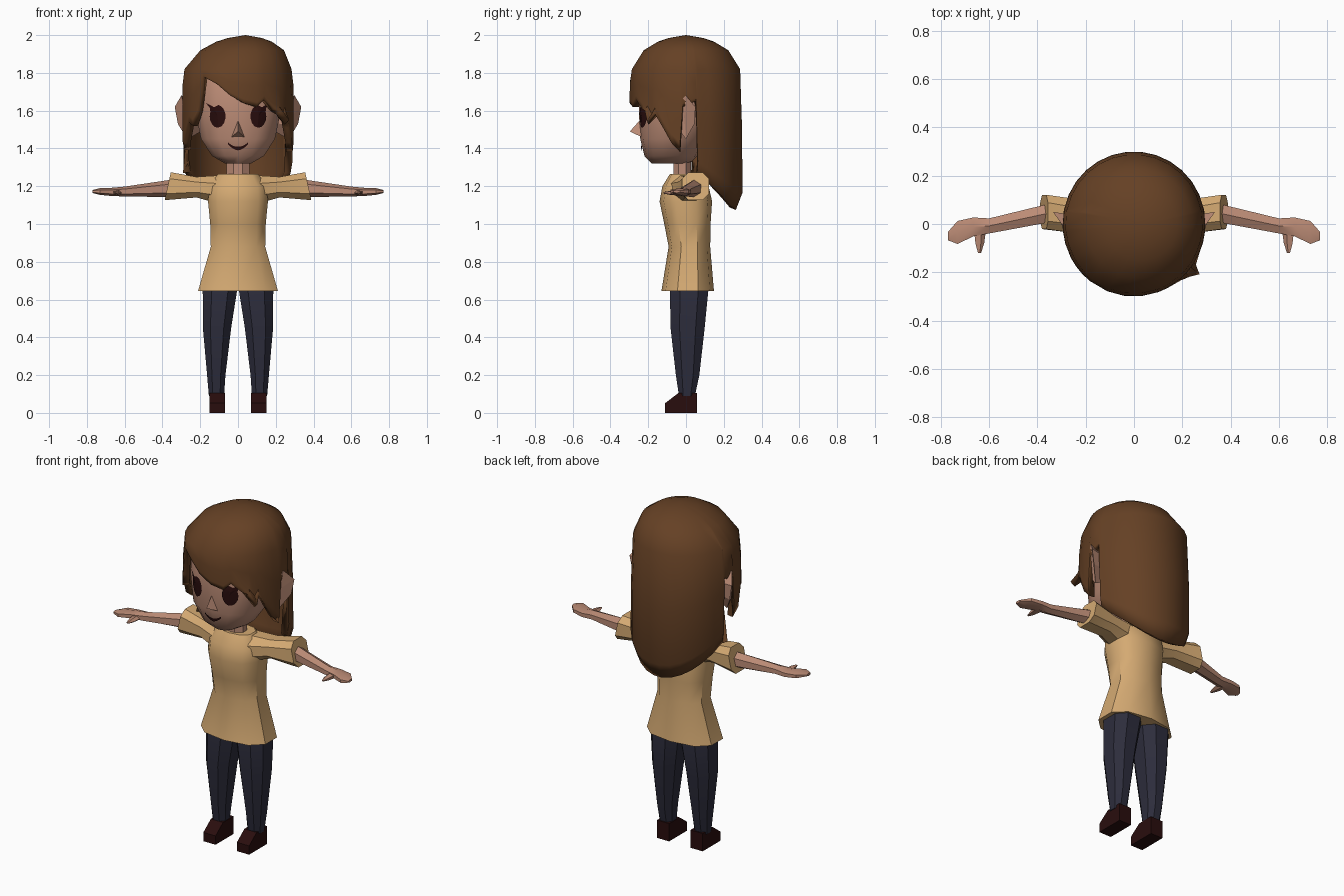
import bpy, bmesh, math
from mathutils import Vector
from mathutils.bvhtree import BVHTree

if "Cube" in bpy.data.objects:
    bpy.data.objects.remove(bpy.data.objects["Cube"])


def material(name, rgb):
    m = bpy.data.materials.new(name)
    m.diffuse_color = (*rgb, 1)
    m.use_nodes = True
    m.node_tree.nodes["Principled BSDF"].inputs["Base Color"].default_value = m.diffuse_color
    return m


SKIN = material("skin", (0.50, 0.26, 0.18))
HAIR = material("brown_hair", (0.13, 0.052, 0.018))
SHIRT = material("tan_shirt", (0.66, 0.40, 0.17))
PANTS = material("navy_trousers", (0.026, 0.026, 0.045))
DARK = material("dark_maroon", (0.022, 0.004, 0.004))


def make(name, verts, faces, mat, angle=35, fix=True):
    me = bpy.data.meshes.new(name)
    me.from_pydata([tuple(v) for v in verts], [], faces)
    if fix:
        bm = bmesh.new()
        bm.from_mesh(me)
        bmesh.ops.recalc_face_normals(bm, faces=bm.faces)
        bm.to_mesh(me)
        bm.free()
    me.materials.append(mat)
    ob = bpy.data.objects.new(name, me)
    bpy.context.collection.objects.link(ob)
    bpy.ops.object.select_all(action='DESELECT')
    ob.select_set(True)
    bpy.context.view_layer.objects.active = ob
    if angle:
        bpy.ops.object.shade_smooth_by_angle(angle=math.radians(angle))
    return ob


def loft(name, rings, mat, angle=35):
    """Skin a list of equal-length rings and cap both ends."""
    n = len(rings[0])
    verts = [v for r in rings for v in r]
    faces = [(k * n + i, k * n + (i + 1) % n, (k + 1) * n + (i + 1) % n, (k + 1) * n + i)
             for k in range(len(rings) - 1) for i in range(n)]
    faces += [tuple(range(n)), tuple(range(len(verts) - n, len(verts)))]
    return make(name, verts, faces, mat, angle)


def oval(n, a, b, power=1.0, turn=0.5):
    """Rounded outline; a power below 1 makes it boxier."""
    pts = []
    for i in range(n):
        t = 2 * math.pi * (i + turn) / n
        c, s = math.cos(t), math.sin(t)
        pts.append((a * math.copysign(abs(c) ** power, c), b * math.copysign(abs(s) ** power, s)))
    return pts


def level(z, cx, rx, y0, y1, n, power=1.0):
    return [(cx + u, (y0 + y1) / 2 + v, z) for u, v in oval(n, rx, (y1 - y0) / 2, power)]


def across(s, x, cy, cz, hy, hz, n, tilt=0.0, power=1.0):
    return [(s * (x - tilt * v), cy + u, cz + v) for u, v in oval(n, hy, hz, power)]


# Head and neck
head = loft("head", [level(z, 0, rx, y0, y1, 14, 0.85) for z, rx, y0, y1 in (
    (1.32, .07, -.18, .02), (1.36, .14, -.22, .06), (1.45, .20, -.242, .10),
    (1.60, .232, -.25, .20), (1.75, .235, -.24, .23), (1.86, .19, -.19, .19))], SKIN, 40)
loft("neck", [level(z, 0, .065, -.07, .03, 8) for z in (1.2, 1.38)], SKIN)

# Nose
make("nose", [(0, -.235, 1.56), (-.035, -.235, 1.46), (.035, -.235, 1.46), (0, -.297, 1.49)],
     [(0, 1, 3), (1, 2, 3), (2, 0, 3), (0, 2, 1)], SKIN, 0)

# Painted face details, laid onto the front of the head
hm = head.data
tree = BVHTree.FromPolygons([v.co for v in hm.vertices], [tuple(p.vertices) for p in hm.polygons])


def on_face(x, z):
    hit = tree.ray_cast(Vector((x, -1, z)), Vector((0, 1, 0)))[0]
    return (x, (hit.y if hit else -.2) - .007, z)


for s, side in ((1, "right"), (-1, "left")):
    edge = [(.042 * math.cos(math.radians(a)), .06 * math.sin(math.radians(a))) for a in range(0, 360, 24)]
    edge[2:4] = [(.042, .047), (.064, .072)][::1]      # lash flick at the outer corner
    edge.insert(4, (.018, .048))
    verts, n = [on_face(s * .108, 1.57)], len(edge)
    for k in (.5, 1):
        verts += [on_face(s * (.108 + k * u), 1.57 + k * v) for u, v in edge]
    faces = []
    for i in range(n):
        j = (i + 1) % n
        tri, quad = (0, 1 + i, 1 + j), (1 + i, 1 + n + i, 1 + n + j, 1 + j)
        faces += [tri, quad] if s > 0 else [tri[::-1], quad[::-1]]
    make(side + "_eye", verts, faces, DARK, 0, fix=False)

verts = []
for i in range(9):
    u = i / 4 - 1
    z = 1.40 + .026 * u * u
    w = .010 * (1 - .5 * abs(u))
    verts += [on_face(.052 * u, z - w), on_face(.052 * u, z + w)]
make("mouth", verts, [(2 * i, 2 * i + 2, 2 * i + 3, 2 * i + 1) for i in range(8)], DARK, 0, fix=False)

# Ears: rim flares outward around a sunken centre
for s, side in ((1, "right"), (-1, "left")):
    rim = [(.30, 0, 1.68), (.335, .05, 1.62), (.318, .045, 1.53), (.27, 0, 1.45),
           (.27, -.055, 1.52), (.28, -.065, 1.62)]
    root = [(.2, y * .6, 1.57 + (z - 1.57) * .7) for x, y, z in rim]
    verts = [(s * x, y, z) for x, y, z in root + rim + [(.28, -.01, 1.57)]]
    faces = [(i, (i + 1) % 6, 6 + (i + 1) % 6, 6 + i) for i in range(6)]
    faces += [(6 + i, 6 + (i + 1) % 6, 12) for i in range(6)] + [tuple(range(6))]
    make(side + "_ear", verts, faces, SKIN, 0)

# Hair: a rounded cap whose lower edge follows fringe, side locks, ear gaps and long back
hem = [(-84, 1.39, .29), (-74, 1.43, .30), (-62, 1.54, .30), (-54, 1.52, .30), (-46, 1.60, .30),
       (-38, 1.78, .30), (-22, 1.74, .30), (-8, 1.68, .30), (6, 1.64, .30), (20, 1.62, .30),
       (28, 1.66, .30), (40, 1.61, .305), (47, 1.60, .32), (53, 1.55, .345), (57, 1.59, .31),
       (66, 1.51, .30), (75, 1.43, .30), (84, 1.38, .295), (87, 1.62, .295), (100, 1.65, .295)]
for a in range(102, 260, 12):
    y = -.3 * math.cos(math.radians(a))
    hem.append((a, 1.27 - .82 * (y - .06), .295 - .03 * max(0, y / .3)))
hem += [(258, 1.27, .295), (260, 1.65, .295), (273, 1.62, .295)]
cap = [(1.985, .09), (1.965, .15), (1.92, .225), (1.82, .288)]
verts = [(.04, 0, 2.0)]
for a, low, r in hem:
    dx, dy = math.sin(math.radians(a)), -math.cos(math.radians(a))
    rows = [(z, q, .04 * (z - 1.82) / .18) for z, q in cap]
    rows += [(1.82 + (low - 1.82) * t, q, 0) for t, q in ((.45, .299), (.88, .3), (1, r))]
    verts += [(o + q * dx * .985, q * dy, z) for z, q, o in rows]
R, C = 7, len(hem)
faces = []
for i in range(C):
    a, b = 1 + i * R, 1 + (i + 1) % C * R
    faces.append((0, a, b))
    faces += [(a + k, a + k + 1, b + k + 1, b + k) for k in range(R - 1)]
hair = make("hair", verts, faces, HAIR, 40, fix=False)
mod = hair.modifiers.new("thickness", 'SOLIDIFY')
mod.thickness, mod.offset = .035, -1

# Shirt body
loft("shirt", [level(z, 0, rx, y0, y1, 10, .8) for z, rx, y0, y1 in (
    (.645, .22, -.13, .148), (.88, .15, -.092, .128), (1.0, .153, -.115, .13), (1.12, .165, -.14, .138),
    (1.2, .16, -.125, .12), (1.265, .11, -.085, .06))], SHIRT, 40)

for s, side in ((1, "right"), (-1, "left")):
    # Sleeve, widening to the cuff
    loft(side + "_sleeve", [across(s, .08, 0, 1.18, .10, .085, 8),
                            across(s, .22, .03, 1.195, .075, .058, 8, 0, .8),
                            across(s, .372, .05, 1.2, .075, .078, 8, .22, .7)], SHIRT, 30)
    # Arm with a mitten-like hand and thumb
    loft(side + "_arm", [across(s, *p, 6) for p in (
        (.33, .05, 1.19, .045, .048), (.60, -.008, 1.172, .036, .026), (.665, -.012, 1.17, .045, .022),
        (.73, -.035, 1.172, .055, .018), (.77, -.05, 1.172, .02, .008))], SKIN, 30)
    loft(side + "_thumb", [[(s * (.64 + u), y, 1.165 + v) for u, v in oval(5, w, w * .6)]
                           for y, w in ((-.02, .028), (-.08, .02), (-.12, .007))], SKIN, 30)
    # Trouser leg
    loft(side + "_leg", [level(z, s * cx, rx, y0, y1, 8, .85) for z, cx, rx, y0, y1 in (
        (.09, .114, .043, -.04, .05), (.2, .115, .052, -.058, .075), (.45, .111, .08, -.088, .105),
        (.645, .096, .097, -.092, .125), (.72, .09, .09, -.08, .11))], PANTS, 30)
    # Shoe with a sloped toe
    profile = [(-.11, 0), (-.11, .052), (-.04, .105), (.058, .105), (.058, 0)]
    loft(side + "_shoe", [[(s * x, y, z) for y, z in profile] for x in (.07, .15)], DARK, 0)
